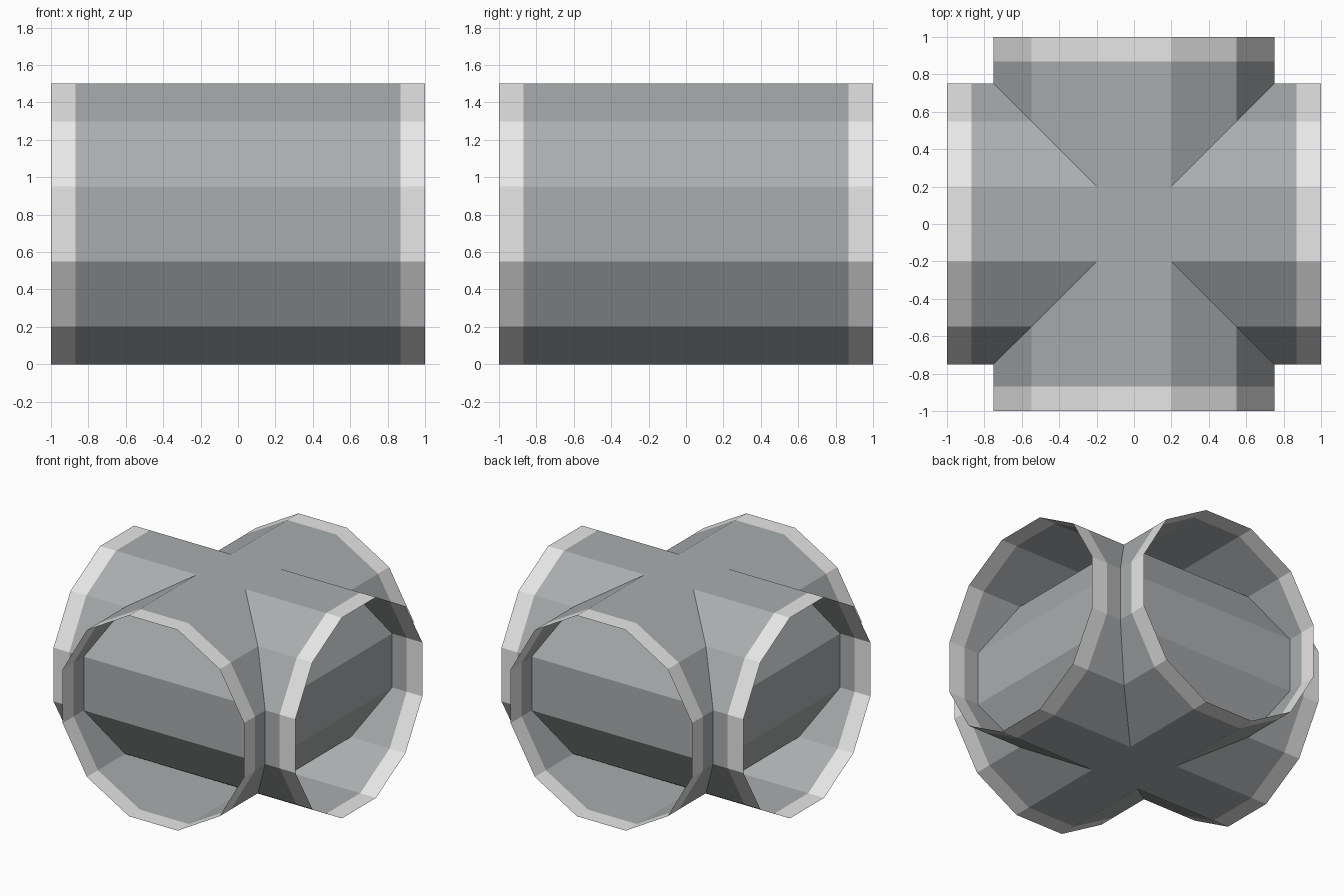
import bpy
import math

if "Cube" in bpy.data.objects:
    bpy.data.objects.remove(bpy.data.objects["Cube"])

SIDES = 12
APOTHEM = 0.75                                  # centre to flat side
RADIUS = APOTHEM / math.cos(math.pi / SIDES)    # centre to corner
STATIONS = [-1.0, -0.87, 0.87, 1.0]             # rim, body, rim along the pipe


def material(name, rgb):
    mat = bpy.data.materials.new(name)
    mat.diffuse_color = (*rgb, 1.0)
    mat.use_nodes = True
    mat.node_tree.nodes["Principled BSDF"].inputs["Base Color"].default_value = mat.diffuse_color
    return mat


body_grey = material("body grey", (0.402, 0.423, 0.430))
rim_white = material("rim light grey", (0.80, 0.80, 0.80))


def open_pipe(name, along_x):
    """Thin twelve-sided open pipe with a pale rim band at each end."""
    verts, faces = [], []
    for t in STATIONS:
        for i in range(SIDES):
            a = 2 * math.pi * (i + 0.5) / SIDES
            u, z = RADIUS * math.cos(a), APOTHEM + RADIUS * math.sin(a)
            verts.append((t, u, z) if along_x else (-u, t, z))
    for s in range(len(STATIONS) - 1):
        for i in range(SIDES):
            j = (i + 1) % SIDES
            a, b = s * SIDES, (s + 1) * SIDES
            faces.append((a + i, b + i, b + j, a + j)[::-1])
    mesh = bpy.data.meshes.new(name)
    mesh.from_pydata(verts, [], faces)
    mesh.materials.append(body_grey)
    mesh.materials.append(rim_white)
    # end bands are pale, the middle is grey
    for p in mesh.polygons:
        p.material_index = 1 if abs(p.center[0 if along_x else 1]) > 0.87 else 0
    # make sure the faces point outwards
    p = mesh.polygons[0]
    out = p.center.copy()
    out.z -= APOTHEM
    out[0 if along_x else 1] = 0
    if p.normal.dot(out) < 0:
        mesh.flip_normals()
    mesh.update()
    obj = bpy.data.objects.new(name, mesh)
    bpy.context.collection.objects.link(obj)
    return obj


# Two pipes crossing at right angles
open_pipe("side_to_side_pipe", True)
open_pipe("front_to_back_pipe", False)
